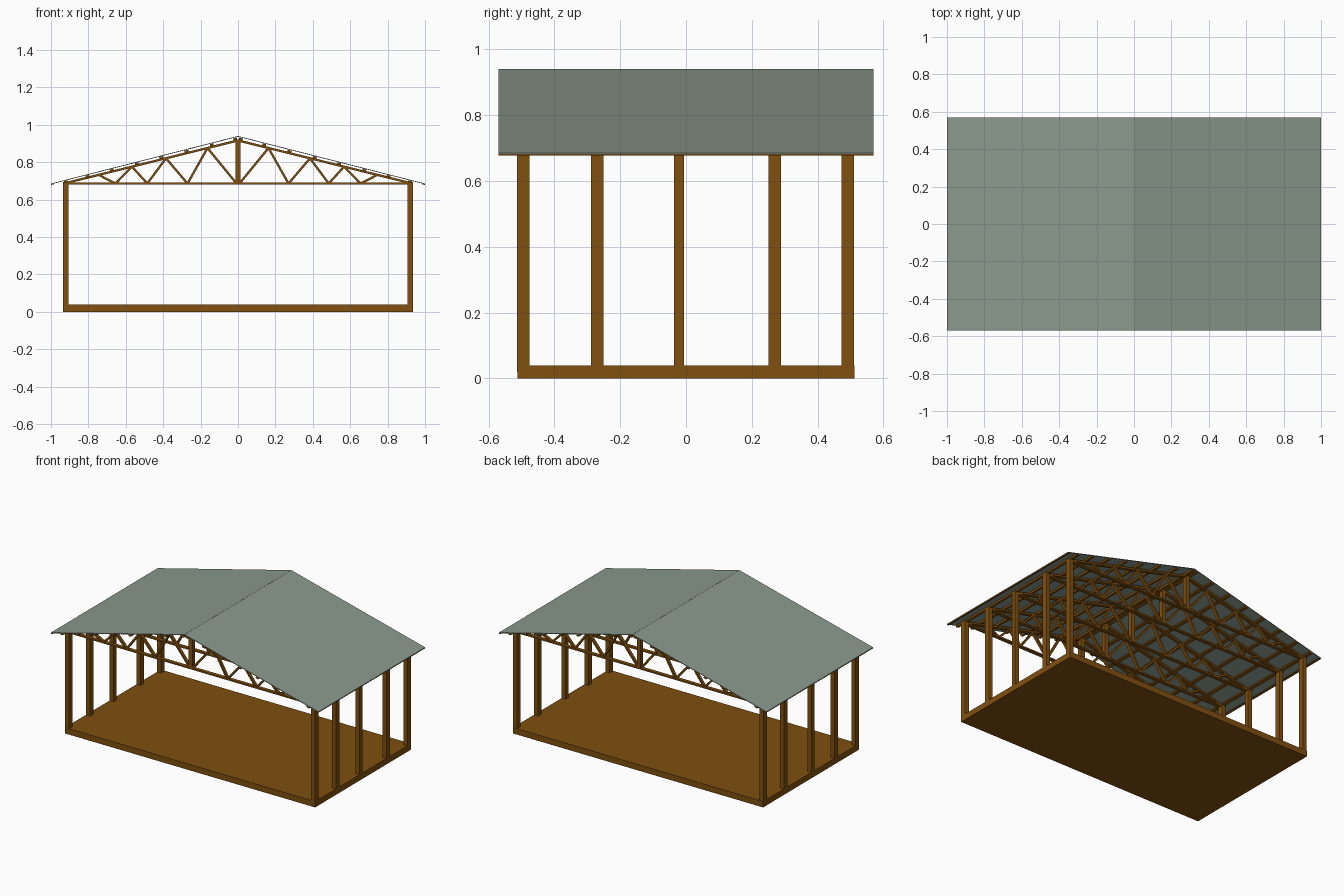
import bpy, math
from mathutils import Vector, Matrix

if "Cube" in bpy.data.objects:
    bpy.data.objects.remove(bpy.data.objects["Cube"])


def material(name, rgb):
    m = bpy.data.materials.new(name)
    m.diffuse_color = (*rgb, 1)
    m.use_nodes = True
    m.node_tree.nodes["Principled BSDF"].inputs["Base Color"].default_value = m.diffuse_color
    return m


WOOD = material("brown timber", (0.215, 0.080, 0.005))
SHEET = material("grey green roofing", (0.255, 0.315, 0.262))


def box(name, lo, hi, mat=WOOD):
    lo, hi = Vector(lo), Vector(hi)
    bpy.ops.mesh.primitive_cube_add(size=1, location=(lo + hi) / 2)
    o = bpy.context.object
    o.name = name
    o.data.transform(Matrix.Diagonal((*(hi - lo), 1)))
    o.data.materials.append(mat)
    return o


def bar(name, a, b, y, thick, depth, mat=WOOD):
    """Straight member in the xz plane between points a and b."""
    dx, dz = b[0] - a[0], b[1] - a[1]
    length = math.hypot(dx, dz)
    o = box(name, (-length / 2, -depth / 2, -thick / 2),
            (length / 2, depth / 2, thick / 2), mat)
    o.location = ((a[0] + b[0]) / 2, y, (a[1] + b[1]) / 2)
    o.rotation_euler = (0, -math.atan2(dz, dx), 0)
    return o


def chord_z(x):
    return 0.916 - 0.247 * abs(x)


def roof_z(x):
    return 0.938 - 0.254 * abs(x)


# Floor slab
box("floor", (-0.935, -0.512, 0), (0.935, 0.512, 0.04))

FRAMES = [(-0.494, 0.038), (-0.27, 0.038), (-0.021, 0.03), (0.27, 0.038), (0.491, 0.038)]
BOTTOM = [0.008, 0.27, 0.485, 0.655]
TOP = [0.163, 0.385, 0.567, 0.745]
CHORD = 0.686

for y, w in FRAMES:
    # Truss bottom chord and king post
    box("bottom_chord", (-0.92, y - 0.012, CHORD - 0.005), (0.92, y + 0.012, CHORD + 0.005))
    box("king_post", (-0.014, y - 0.014, CHORD), (0.014, y + 0.014, 0.917))
    for s in (-1, 1):
        # Column
        xs = sorted((s * 0.905, s * 0.935))
        box("column", (xs[0], y - w / 2, 0.02), (xs[1], y + w / 2, 0.693))
        # Rafter
        bar("top_chord", (s * 0.925, chord_z(0.925)), (0, chord_z(0)), y, 0.012, 0.024)
        # Zigzag webs
        nodes = []
        for b, t in zip(BOTTOM, TOP):
            nodes += [(s * b, CHORD), (s * t, chord_z(t))]
        for a, b in zip(nodes, nodes[1:]):
            bar("web", a, b, y, 0.012, 0.02)

for s in (-1, 1):
    # Purlins between rafters and sheeting
    for x in (0.015, 0.14, 0.275, 0.41, 0.54, 0.675, 0.805, 0.92):
        z = (roof_z(x) + chord_z(x)) / 2
        bar("purlin", (s * (x - 0.01), z + 0.0025), (s * (x + 0.01), z - 0.0025), 0, 0.012, 1.136)
    # Thin eave strip
    bar("eave_strip", (s * 0.985, roof_z(0.985) - 0.004), (s * 0.999, roof_z(0.999) - 0.004),
        0, 0.004, 1.14)
    # Roof sheet
    bar("roof_sheet", (s * 0.9995, roof_z(1)), (0, roof_z(0)), 0, 0.004, 1.14, SHEET)
